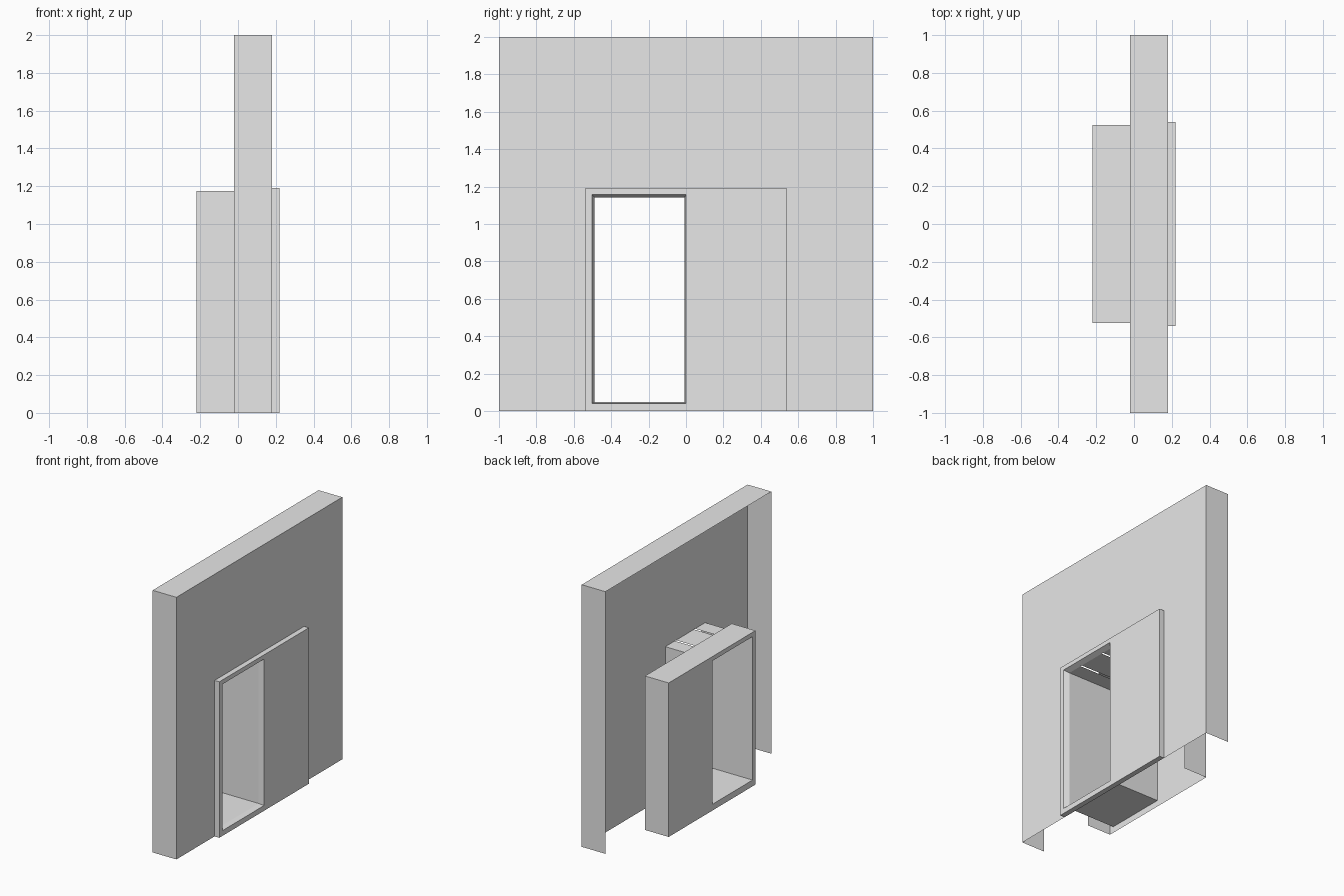
import bpy
import bmesh

cube = bpy.data.objects.get("Cube")
if cube:
    bpy.data.objects.remove(cube, do_unlink=True)

# Single plain grey material
grey = bpy.data.materials.new("plain_grey")
grey.use_nodes = True
colour = (0.8, 0.8, 0.8, 1)
grey.diffuse_color = colour
grey.node_tree.nodes["Principled BSDF"].inputs["Base Color"].default_value = colour

BOTTOM, TOP = 0, 2


def loft(name, stages, skip=(), flip=False, extra=None):
    """Join a series of (x, (y0, y1, z0, z1)) rectangles into an open shell.
    skip holds (stage, side) pairs to leave open."""
    bm = bmesh.new()
    loops = []
    for x, (y0, y1, z0, z1) in stages:
        corners = ((y0, z0), (y1, z0), (y1, z1), (y0, z1))
        loops.append([bm.verts.new((x, y, z)) for y, z in corners])
    for s, (a, b) in enumerate(zip(loops, loops[1:])):
        for i in range(4):
            if (s, i) in skip:
                continue
            j = (i + 1) % 4
            quad = [a[i], a[j], b[j], b[i]]
            bm.faces.new(quad[::-1] if flip else quad)
    if extra:
        extra(bm)
    mesh = bpy.data.meshes.new(name)
    bm.to_mesh(mesh)
    bm.free()
    mesh.materials.append(grey)
    obj = bpy.data.objects.new(name, mesh)
    bpy.context.collection.objects.link(obj)
    return obj


# Levels through the thickness
BOX_X, BACK_X, WALL_X, TRIM_X = -0.22, -0.02, 0.18, 0.22

# Outlines across the width and height
wall = (-1, 1, 0, 2)
trim = (-0.54, 0.54, 0, 1.19)
box = (-0.523, 0.523, 0, 1.175)
mouth = (-0.503, 0, 0.04, 1.157)
inner = (-0.488, -0.008, 0.048, 1.142)

# Wall shell, open at the back and underneath
loft("wall", [(BACK_X, wall), (WALL_X, wall), (WALL_X, inner)],
     skip={(0, BOTTOM)})

# Raised surround with a slightly tapered doorway mouth
loft("door_surround", [(WALL_X, trim), (TRIM_X, trim), (TRIM_X, mouth), (WALL_X, inner)])

# Rear housing, open towards the wall and underneath
loft("rear_housing", [(BACK_X, box), (BOX_X, box), (BOX_X, inner)],
     skip={(0, BOTTOM)}, flip=True)


# Passage with a ceiling of three panels parted by narrow slots
def ceiling(bm):
    y0, y1, _, z = inner
    cuts = (y0, -0.36, -0.13, y1)
    gap = 0.007
    for a, b in zip(cuts, cuts[1:]):
        a += gap if a > y0 else 0
        b -= gap if b < y1 else 0
        pts = ((WALL_X, b), (WALL_X, a), (BOX_X, a), (BOX_X, b))
        bm.faces.new([bm.verts.new((x, y, z)) for x, y in pts])


loft("passage", [(WALL_X, inner), (BOX_X, inner)], skip={(0, TOP)}, extra=ceiling)
